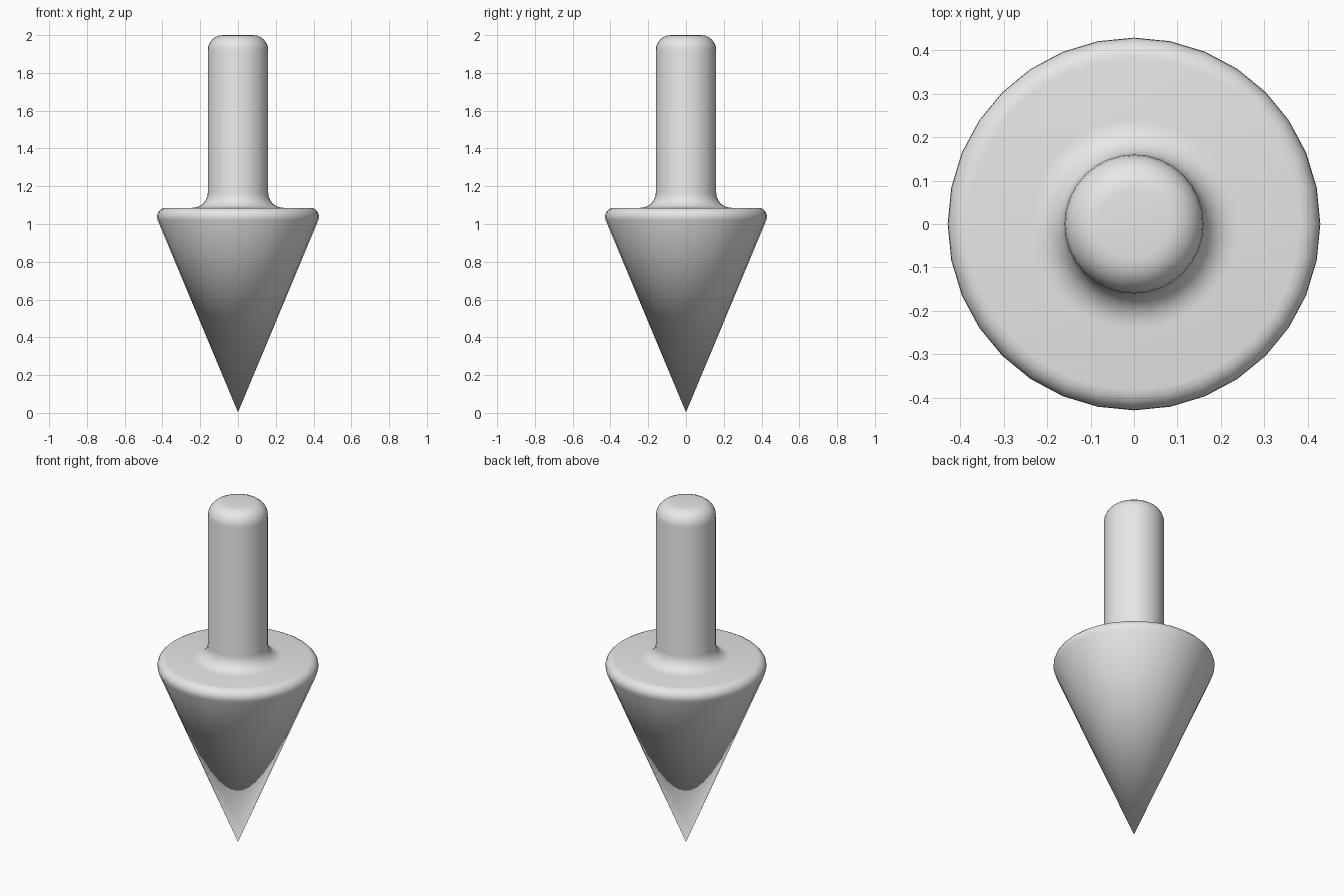
import bpy
import bmesh
from math import cos, sin, radians, tau
from mathutils import Vector

default = bpy.data.objects.get("Cube")
if default:
    bpy.data.objects.remove(default, do_unlink=True)

SIDES = 32
TOP = 2.0
SHOULDER = 1.086
SHAFT_R = 0.16


def arc(cx, cz, radius, start, end, steps):
    """Points of a circular arc in the radius/height plane, angles in degrees."""
    angles = [radians(start + (end - start) * i / steps) for i in range(steps + 1)]
    return [(cx + radius * cos(a), cz + radius * sin(a)) for a in angles]


# Profile from the tip to the top centre
profile = [(0, 0.003)]
profile += arc(0.382, SHOULDER - 0.047, 0.047, -23, 90, 6)                    # rounded rim
profile += arc(SHAFT_R + 0.08, SHOULDER + 0.08, 0.08, 270, 180, 6)            # neck fillet
profile += arc(SHAFT_R - 0.08, TOP - 0.08, 0.08, 0, 90, 6)                    # rounded end
profile += [(0, TOP)]

# Lathe the profile around the upright axis
bm = bmesh.new()
verts = [bm.verts.new((r, 0, z)) for r, z in profile]
edges = [bm.edges.new(pair) for pair in zip(verts, verts[1:])]
bmesh.ops.spin(bm, geom=verts + edges, cent=Vector(), axis=Vector((0, 0, 1)),
               angle=tau, steps=SIDES)
bmesh.ops.remove_doubles(bm, verts=bm.verts[:], dist=0.0005)
bmesh.ops.recalc_face_normals(bm, faces=bm.faces[:])
for face in bm.faces:
    face.smooth = True

mesh = bpy.data.meshes.new("pointed_marker")
bm.to_mesh(mesh)
bm.free()
marker = bpy.data.objects.new("pointed_marker", mesh)
bpy.context.collection.objects.link(marker)

# Single plain grey
grey = bpy.data.materials.new("light_grey")
grey.use_nodes = True
grey.diffuse_color = (0.8, 0.8, 0.8, 1)
grey.node_tree.nodes["Principled BSDF"].inputs["Base Color"].default_value = (0.8, 0.8, 0.8, 1)
mesh.materials.append(grey)
